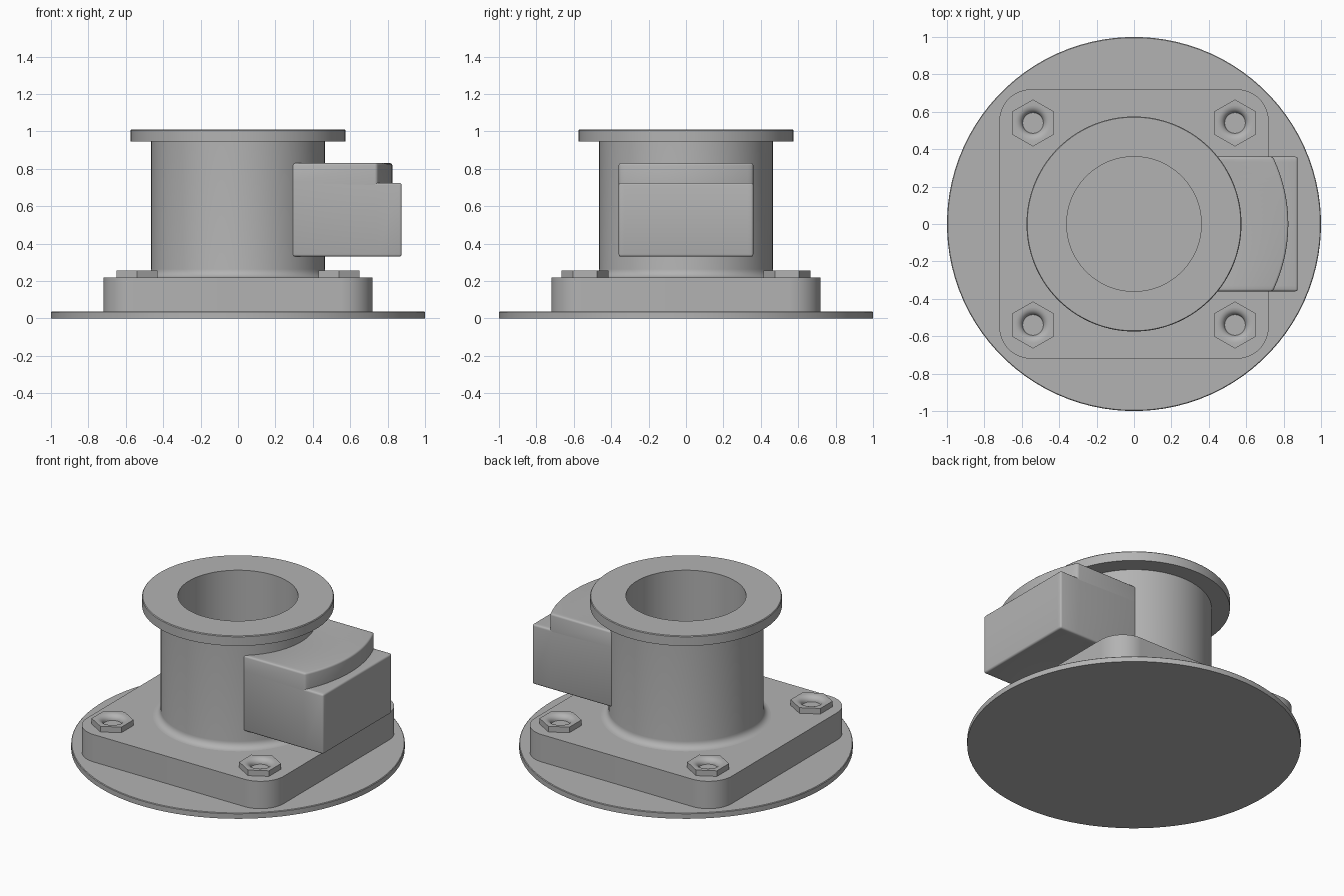
import bpy, bmesh
from math import sin, cos, pi, radians, sqrt

cube = bpy.data.objects.get("Cube")
if cube:
    bpy.data.objects.remove(cube)

grey = bpy.data.materials.new("cast_grey")
grey.use_nodes = True
colour = (0.45, 0.45, 0.45, 1)
grey.diffuse_color = colour
grey.node_tree.nodes["Principled BSDF"].inputs["Base Color"].default_value = colour

N = 96  # points per ring


def circle(r, z):
    return [(r * cos(2 * pi * (i + 0.5) / N), r * sin(2 * pi * (i + 0.5) / N), z) for i in range(N)]


def hexagon(apothem, z):
    pts = []
    for i in range(N):
        deg = 360 * i / N
        r = apothem / cos(radians((deg + 30) % 60 - 30))
        pts.append((r * cos(radians(deg)), r * sin(radians(deg)), z))
    return pts


def rounded_square(half, radius, z):
    pts, k = [], N // 4
    for q in range(4):
        for i in range(k):
            a = pi / 2 * (q + i / (k - 1))
            sx = 1 if q in (0, 3) else -1
            sy = 1 if q in (0, 1) else -1
            pts.append((sx * (half - radius) + radius * cos(a),
                        sy * (half - radius) + radius * sin(a), z))
    return pts


def finish(name, bm, location=(0, 0, 0), bevel=0):
    bmesh.ops.recalc_face_normals(bm, faces=bm.faces)
    mesh = bpy.data.meshes.new(name)
    bm.to_mesh(mesh)
    bm.free()
    mesh.materials.append(grey)
    ob = bpy.data.objects.new(name, mesh)
    ob.location = location
    bpy.context.collection.objects.link(ob)
    bpy.ops.object.select_all(action="DESELECT")
    ob.select_set(True)
    bpy.context.view_layer.objects.active = ob
    if bevel:
        mod = ob.modifiers.new("rounded_edges", "BEVEL")
        mod.width, mod.segments, mod.limit_method = bevel, 3, "ANGLE"
        bpy.ops.object.modifier_apply(modifier=mod.name)
    bpy.ops.object.shade_smooth_by_angle(angle=radians(32))
    return ob


def loft(name, rings, caps=False, location=(0, 0, 0)):
    """Skin successive rings; cap both ends or join last ring to the first."""
    bm = bmesh.new()
    loops = [[bm.verts.new(p) for p in ring] for ring in rings]
    pairs = list(zip(loops, loops[1:]))
    if caps:
        bm.faces.new(loops[0])
        bm.faces.new(loops[-1])
    else:
        pairs.append((loops[-1], loops[0]))
    for a, b in pairs:
        for i in range(N):
            j = (i + 1) % N
            bm.faces.new((a[i], a[j], b[j], b[i]))
    return finish(name, bm, location)


# Thin round foot
loft("foot_disc", [circle(1, 0), circle(1, 0.033), circle(0.996, 0.037)], caps=True)

# Square mounting plate with the bore through it
loft("mounting_plate", [rounded_square(0.72, 0.17, 0.037), rounded_square(0.72, 0.17, 0.218),
                        circle(0.36, 0.218), circle(0.36, 0.037)])

# Hollow column with foot fillet and top flange
steps = [pi / 2 * i / 6 for i in range(7)]
fillet = [circle(0.51 - 0.045 * sin(a), 0.263 - 0.045 * cos(a)) for a in steps]
loft("column_and_flange", [circle(0.36, 0.218)] + fillet + [
    circle(0.465, 0.945), circle(0.575, 0.945), circle(0.575, 1.005),
    circle(0.571, 1.01), circle(0.36, 1.01)])

# Hexagonal bolt seats with flared holes
flare = [circle(0.095 - 0.04 * sin(a), 0.22 + 0.035 * cos(a)) for a in steps]
for sx in (-1, 1):
    for sy in (-1, 1):
        loft("bolt_seat", [hexagon(0.109, 0.218), hexagon(0.109, 0.255)] + flare,
             caps=True, location=(sx * 0.54, sy * 0.54, 0))

# Side block: rectangular box whose raised top follows an arc about the column
bm = bmesh.new()
rows = 24
grid = []
for i in range(rows + 1):
    y = -0.36 + 0.72 * i / rows
    grid.append([bm.verts.new((x, y, 0.33)) for x in
                 (sqrt(0.43 ** 2 - y * y), sqrt(0.825 ** 2 - y * y), 0.875)])
inner, outer = [], []
for a, b in zip(grid, grid[1:]):
    inner.append(bm.faces.new((a[0], a[1], b[1], b[0])))
    outer.append(bm.faces.new((a[1], a[2], b[2], b[1])))


def raise_faces(faces, height):
    new = bmesh.ops.extrude_face_region(bm, geom=faces, use_keep_orig=False)["geom"]
    bmesh.ops.translate(bm, vec=(0, 0, height),
                        verts=[g for g in new if isinstance(g, bmesh.types.BMVert)])
    return [g for g in new if isinstance(g, bmesh.types.BMFace)]


base = inner + outer
copy = bmesh.ops.duplicate(bm, geom=base)["geom"]
lid = raise_faces([g for g in copy if isinstance(g, bmesh.types.BMFace)], 0.395)
bmesh.ops.remove_doubles(bm, verts=bm.verts, dist=0.0001)
top = [f for f in bm.faces if f.calc_center_median().z > 0.72]
raised = [f for f in top if f.calc_center_median().x < 0.82
          and all(v.co.xy.length < 0.826 for v in f.verts)]
raise_faces(raised, 0.105)
finish("side_block", bm, bevel=0.012)
